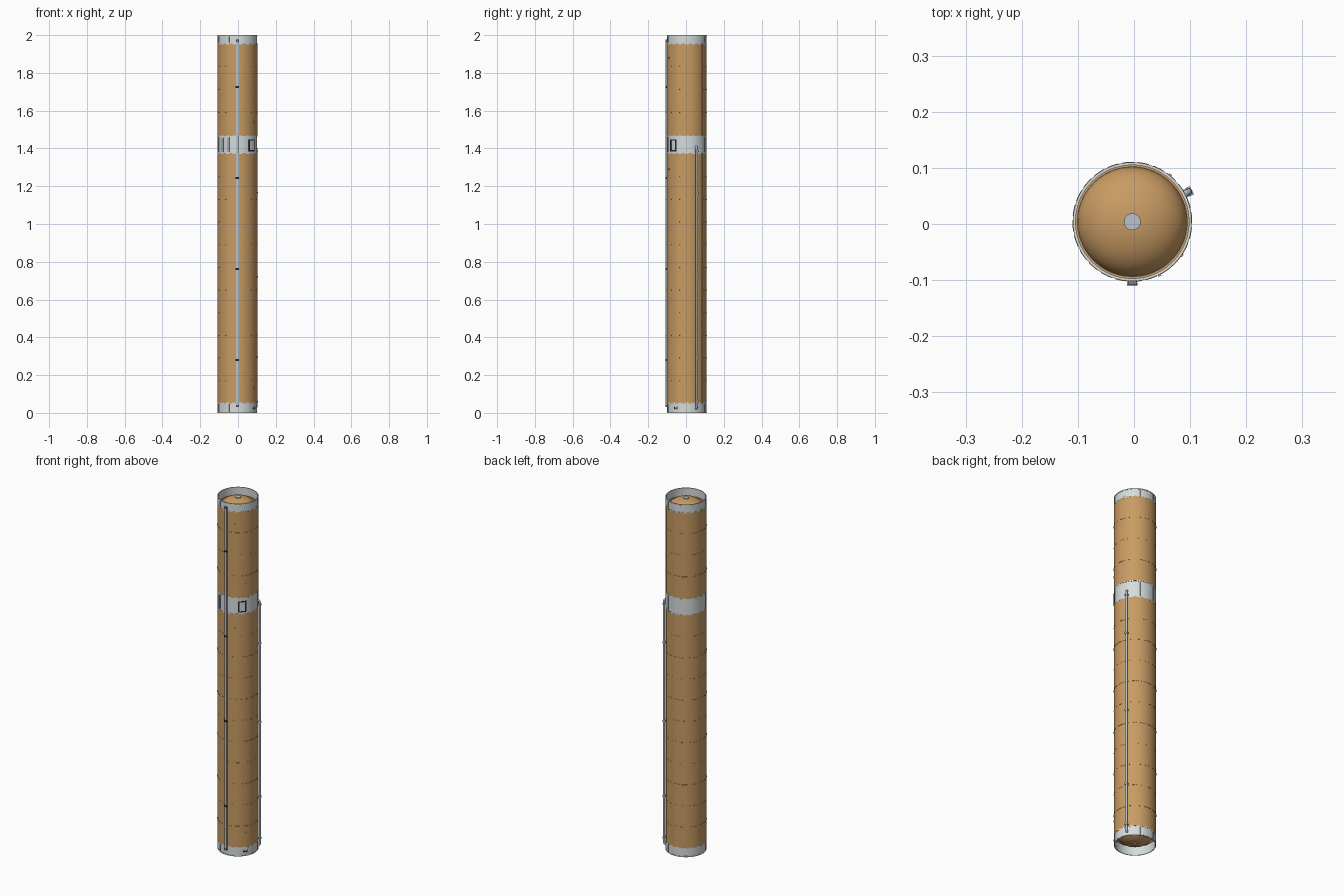
import bpy, bmesh, math
from mathutils import Vector

cube = bpy.data.objects.get("Cube")
if cube:
    bpy.data.objects.remove(cube, do_unlink=True)

CX, CY = -0.003, 0.004      # tank axis
R = 0.1055                  # foam radius


def material(name, rgb):
    m = bpy.data.materials.new(name)
    m.use_nodes = True
    m.diffuse_color = (*rgb, 1)
    m.node_tree.nodes["Principled BSDF"].inputs["Base Color"].default_value = (*rgb, 1)
    return m


foam = material("orange foam", (0.58, 0.33, 0.125))
white = material("white metal", (0.67, 0.71, 0.72))
grey = material("blue grey metal", (0.49, 0.54, 0.6))
steel = material("mid grey metal", (0.2, 0.21, 0.22))
dark = material("near black", (0.02, 0.02, 0.022))


def finish(name, bm, mat):
    bmesh.ops.recalc_face_normals(bm, faces=bm.faces)
    me = bpy.data.meshes.new(name)
    bm.to_mesh(me)
    bm.free()
    me.materials.append(mat)
    ob = bpy.data.objects.new(name, me)
    ob.location = (CX, CY, 0)
    bpy.context.collection.objects.link(ob)
    bpy.ops.object.select_all(action="DESELECT")
    ob.select_set(True)
    bpy.context.view_layer.objects.active = ob
    bpy.ops.object.shade_smooth_by_angle(angle=math.radians(35))


def lathe(name, profile, mat, closed=True, steps=96):
    """Spin an (r, z) profile round the tank axis."""
    bm = bmesh.new()
    vs = [bm.verts.new((r, 0, z)) for r, z in profile]
    pairs = list(zip(vs, vs[1:])) + ([(vs[-1], vs[0])] if closed else [])
    es = [bm.edges.new(p) for p in pairs]
    bmesh.ops.spin(bm, geom=vs + es, cent=(0, 0, 0), axis=(0, 0, 1),
                   angle=math.tau, steps=steps)
    bmesh.ops.remove_doubles(bm, verts=bm.verts, dist=1e-5)
    finish(name, bm, mat)


def tube(name, r0, r1, z0, z1, mat):
    lathe(name, [(r0, z0), (r1, z0), (r1, z1), (r0, z1)], mat)


def patches(name, items, mat, r1, r0=R - 0.002):
    """Curved blocks on the wall; each item is (angle, half angle, z0, z1) in degrees."""
    bm = bmesh.new()
    for mid, half, z0, z1 in items:
        n = max(1, round(half / 2))
        rows = []
        for i in range(n + 1):
            a = math.radians(mid - half + 2 * half * i / n)
            c, s = math.cos(a), math.sin(a)
            rows.append([bm.verts.new((r * c, r * s, z))
                         for r, z in ((r0, z0), (r1, z0), (r1, z1), (r0, z1))])
        for a, b in zip(rows, rows[1:]):
            for k in range(4):
                bm.faces.new((a[k], a[k - 1], b[k - 1], b[k]))
        bm.faces.new(rows[0])
        bm.faces.new(rows[-1][::-1])
    finish(name, bm, mat)


def pipe(name, points, radius, mat):
    cu = bpy.data.curves.new(name, "CURVE")
    cu.dimensions = "3D"
    cu.bevel_depth = radius
    cu.bevel_resolution = 3
    cu.use_fill_caps = True
    sp = cu.splines.new("POLY")
    sp.points.add(len(points) - 1)
    for p, co in zip(sp.points, points):
        p.co = (*co, 1)
    cu.materials.append(mat)
    ob = bpy.data.objects.new(name, cu)
    ob.location = (CX, CY, 0)
    bpy.context.collection.objects.link(ob)


# Foam tank walls
tube("lower_tank_wall", R - 0.008, R, 0.05, 1.375, foam)
tube("upper_tank_wall", R - 0.008, R, 1.465, 1.955, foam)

# Metal collars, open at both ends of the stage
RC = R - 0.0008
tube("base_collar", 0.101, RC, 0, 0.052, white)
tube("middle_collar", 0.0985, RC, 1.373, 1.467, white)
tube("top_collar", 0.101, RC, 1.953, 2, white)

# End rims, inner ledges, and domes with a round cap at each pole
for label, rim, z, d in (("top", 1.994, 1.925, 1), ("base", 0.002, 0.075, -1)):
    tube(label + "_rim", 0.102, R + 0.0004, rim, rim + 0.004, white)
    tube(label + "_ledge", 0.0955, 0.1015, z - 0.004, z + 0.004, white)
    arc = [(0.0975 * math.cos(t), z + d * 0.066 * math.sin(t))
           for t in (math.pi / 2 * i / 16 for i in range(17))]
    lathe(label + "_dome", arc, foam, closed=False)
    e = z + d * 0.063
    lathe(label + "_dome_cap", [(0, e), (0.015, e), (0.015, e + d * 0.006), (0, e + d * 0.006)],
          grey, closed=False, steps=32)

# Raised weld seams in the foam, alternately strong and faint
strong = [0.17 + 0.24 * i for i in range(5)] + [1.59, 1.835]
faint = [0.29 + 0.24 * i for i in range(5)] + [1.7125]
for label, levels, lift in (("main", strong, 0.0013), ("minor", faint, 0.0006)):
    patches(label + "_weld_seams", [(a * 15 + 4, 5.5, z - 0.002, z + 0.002)
                                    for z in levels for a in range(24)], foam, R + lift)

# Flange tabs where the foam meets the collars
patches("flange_tabs", [(a * 20, 5, z - 0.003, z + 0.003)
                        for z in (0.051, 1.374, 1.466, 1.954) for a in range(18)],
        white, R + 0.0004)

# Ribs on the collars, with a darker group on the middle one
patches("collar_ribs", [(a, 0.6, z0, z1) for a in range(20, 380, 45)
                        for z0, z1 in ((0.004, 0.046), (1.38, 1.46), (1.96, 1.993))],
        white, R + 0.0012)
patches("vent_slots", [(a, 0.7, 1.382, 1.455) for a in (-158, -144, -136, -121)],
        steel, R + 0.0005)

# Access hatch frame on the middle collar
patches("hatch_frame", [(-53, 2.3, 1.385, 1.447), (-33, 2.3, 1.385, 1.447),
                        (-43, 9, 1.385, 1.391), (-43, 9, 1.441, 1.447)],
        dark, R + 0.001)
patches("hatch_panel", [(-43, 8, 1.391, 1.441)], white, R + 0.0004)

# Front cable raceway with clamps
patches("front_raceway", [(-90, 3.8, 0.03, 1.975)], grey, R + 0.007)
patches("raceway_clamps", [(-90, 4.6, z - 0.005, z + 0.005)
                           for z in (0.28, 0.7617, 1.2433, 1.725)], dark, R + 0.0082)
patches("raceway_ends", [(-90, 4.2, z - 0.006, z + 0.006)
                         for z in (0.036, 1.97)], steel, R + 0.0075)

# Narrow side cable duct, covered in foam along the tanks
patches("side_cable_duct", [(51, 1.7, 0.05, 1.375), (51, 1.7, 1.465, 1.955)],
        foam, R + 0.0035)

# Feed pipe with elbows into the wall and brackets
ang = math.radians(28)
out = Vector((math.cos(ang), math.sin(ang), 0))
run = [(R - 0.004, 0.022), (R + 0.005, 0.024), (R + 0.0085, 0.034),
       (R + 0.0085, 1.395), (R + 0.005, 1.408), (R - 0.004, 1.411)]
pipe("feed_pipe", [out * r + Vector((0, 0, z)) for r, z in run], 0.006, grey)
patches("pipe_brackets", [(28, 4, z - 0.004, z + 0.004)
                          for z in (0.06, 0.295, 0.72, 1.165, 1.385)], grey, R + 0.0148)

# Small foam-covered sensors on the wall and a marker plate on the base collar
patches("wall_sensors", [(-63, 1.6, 1.875, 1.885), (-63, 1.6, 1.285, 1.295),
                         (-34, 1.6, 1.535, 1.545), (-34, 1.6, 0.125, 0.135)],
        foam, R + 0.003)
patches("base_marker", [(-34, 6, 0.023, 0.027), (-29, 1.2, 0.018, 0.033),
                        (-38, 1.2, 0.02, 0.031)], dark, R + 0.001)
